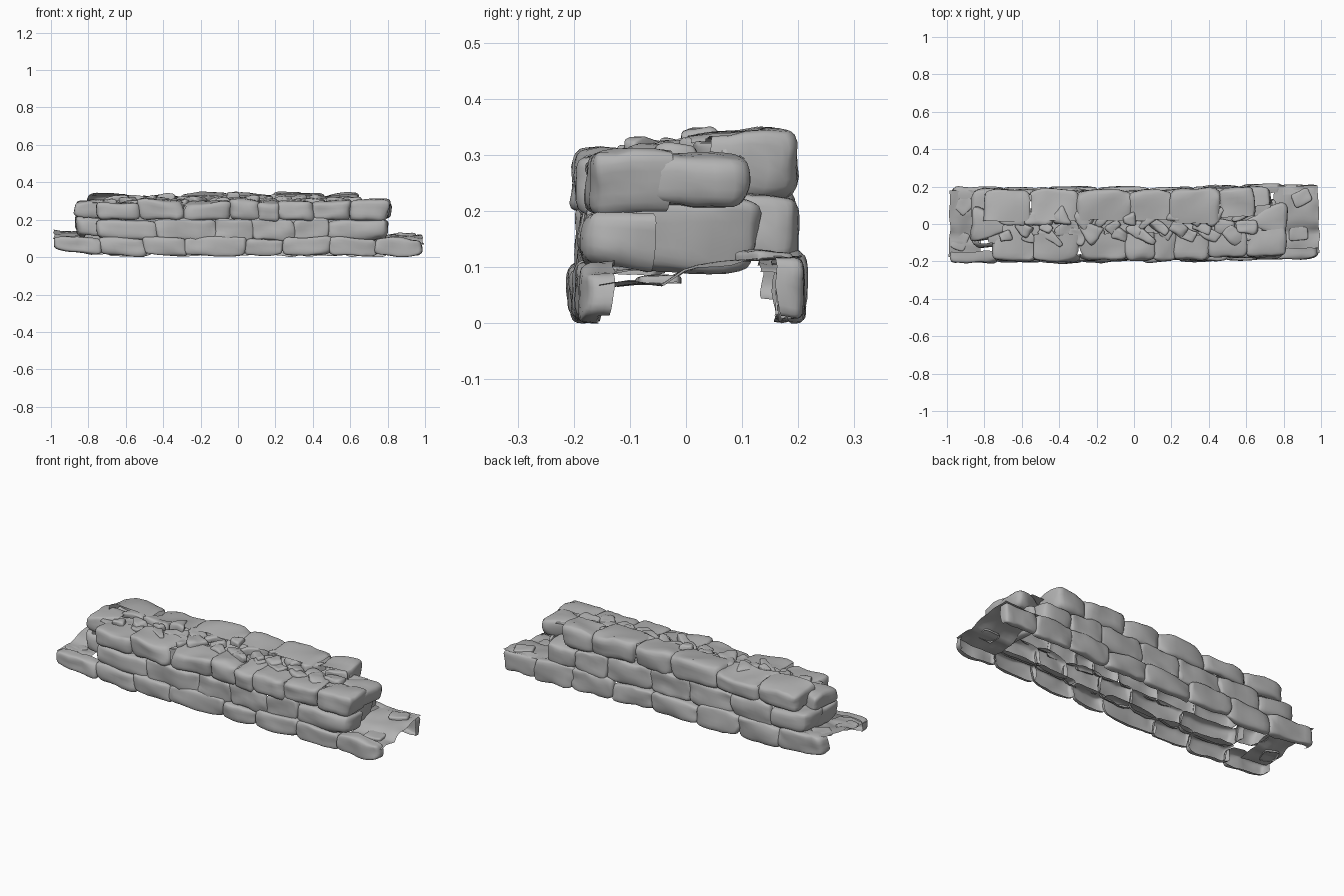
import bpy, bmesh, math, random
from mathutils import Vector, Matrix, noise

random.seed(4)
if "Cube" in bpy.data.objects:
    bpy.data.objects.remove(bpy.data.objects["Cube"])

stone_mat = bpy.data.materials.new("grey_stone")
stone_mat.use_nodes = True
GREY = (0.45, 0.45, 0.45, 1)
stone_mat.diffuse_color = GREY
stone_mat.node_tree.nodes["Principled BSDF"].inputs["Base Color"].default_value = GREY

LEFT, RIGHT, UP = Vector((1, 0, 0)), Vector((-1, 0, 0)), Vector((0, 0, 1))
BACK, FRONT = Vector((0, 1, 0)), Vector((0, -1, 0))
GROOVE = 0.03  # depth of the joints between stones


def settle(p):
    """Bow of the whole wall, and the rise of its worn right end."""
    lift = 0.1 * max(0, -p.x - 0.65) * max(0, 1 - p.z / 0.2)
    return Vector((p.x, p.y + 0.012 * p.x + 0.012 * p.x ** 2, max(0, p.z + lift)))


def finish(bm, name):
    mesh = bpy.data.meshes.new(name)
    bm.to_mesh(mesh)
    bm.free()
    mesh.materials.append(stone_mat)
    mesh.shade_smooth()
    obj = bpy.data.objects.new(name, mesh)
    bpy.context.collection.objects.link(obj)
    return obj


def stone(name, lo, hi, axis, sign, bare, spin=0, power=5.5, rough=0.013, tilt=0, taper=0):
    """Rounded hollow stone, open towards sign * axis.
    Sides not listed in bare touch a neighbour and are only as deep as a joint."""
    lo, hi = Vector(lo), Vector(hi)
    depth = hi[axis] - lo[axis]
    if sign > 0:
        hi[axis] += depth
    else:
        lo[axis] -= depth
    mid, half = (lo + hi) / 2, (hi - lo) / 2
    limit = math.asin(max(0, 1 - GROOVE / depth)) * 2 / math.pi
    bm = bmesh.new()
    bmesh.ops.create_cube(bm, size=2)
    bmesh.ops.subdivide_edges(bm, edges=bm.edges[:], cuts=9, use_grid_fill=True)
    bm.normal_update()
    gone = []
    for f in bm.faces:
        c = f.calc_center_median()
        outward = -sign * c[axis]
        open_side = any(f.normal.dot(b) > 0.9 for b in bare)
        near_top = UP in bare and c.z > 0.6
        is_side = abs(f.normal[axis]) < 0.5
        if outward < -0.15 or (is_side and outward < limit and not open_side and not near_top):
            gone.append(f)
    bmesh.ops.delete(bm, geom=gone, context='FACES')
    turn = Matrix.Rotation(spin, 3, 'Z')
    seed = Vector([random.uniform(0, 50) for _ in range(3)])
    skew = random.uniform(-0.15, 0.15)
    for v in bm.verts:
        p = Vector([math.sin(c * math.pi / 2) for c in v.co])
        p /= sum(abs(c) ** power for c in p) ** (1 / power)
        p.z += skew * p.x * 0.6
        q = Vector([a * b for a, b in zip(p, half)])
        q.x += skew * p.z * half.z
        q.y *= max(0.1, 1 + taper * p.x)
        q.z += tilt * p.y * max(0, p.z)
        q = mid + turn @ q
        q += noise.noise_vector(q * 9 + seed) * rough
        q += noise.noise_vector(q * 25 + seed) * rough * 0.4
        v.co = settle(q)
    return finish(bm, name)


def course(name, joints, face, depth, z0, z1, end_depth, bare, tilt=0):
    """Row of stones between joints; face is the y of the outer side."""
    inward = -1 if face > 0 else 1
    last = len(joints) - 2
    for i, (a, b) in enumerate(zip(joints, joints[1:])):
        d = end_depth if i in (0, last) else depth * random.uniform(0.85, 1.1)
        f = face + random.uniform(-0.006, 0.006)
        g = f + inward * d
        top = z1 + random.uniform(-0.006, 0.01)
        ends = [RIGHT] * (i == 0) + [LEFT] * (i == last)
        stone(f"{name}_{i + 1}", (a - 0.008, min(f, g), z0 - 0.007),
              (b + 0.008, max(f, g), top), 1, inward, bare + ends, tilt=tilt)


# Front courses, bottom to top
course("front_base", [-0.975, -0.74, -0.5, -0.28, 0.04, 0.24, 0.49, 0.74, 0.975],
       -0.203, 0.042, 0.014, 0.1, 0.045, [UP])
course("front_middle", [-0.745, -0.43, -0.12, 0.08, 0.3, 0.48, 0.79],
       -0.193, 0.042, 0.095, 0.203, 0.09, [])
course("front_top", [-0.745, -0.53, -0.29, -0.04, 0.11, 0.22, 0.4, 0.6, 0.8],
       -0.194, 0.125, 0.2, 0.3, 0.11, [UP])

# Back courses, the upper one higher than the front
course("back_base", [-0.965, -0.7, -0.45, -0.2, 0.08, 0.32, 0.56, 0.78, 0.975],
       0.194, 0.042, 0.014, 0.12, 0.045, [UP])
course("back_middle", [-0.855, -0.64, -0.4, -0.14, 0.1, 0.36, 0.55, 0.72],
       0.185, 0.042, 0.115, 0.228, 0.11, [UP])
course("back_top_low", [-0.795, -0.56, -0.3], 0.185, 0.13, 0.225, 0.326, 0.13, [UP], -0.01)
course("back_top_high", [-0.3, -0.02, 0.2, 0.46, 0.63],
       0.185, 0.14, 0.225, 0.335, 0.125, [UP], 0.014)

# Stones closing both ends
stone("left_end_lower", (0.69, -0.115, 0.09), (0.76, 0.115, 0.215), 0, -1, [])
stone("left_end_upper", (0.65, -0.038, 0.21), (0.815, 0.042, 0.3), 0, -1,
      [UP, -UP, BACK], taper=1.8)
stone("right_end_lower", (-0.86, -0.12, 0.1), (-0.77, 0.12, 0.215), 0, 1, [FRONT])
stone("right_end_upper", (-0.87, -0.055, 0.21), (-0.74, 0.055, 0.302), 0, 1,
      [UP, FRONT, BACK], taper=-0.9)


def sheet(name, x0, x1, y0, y1, height, rough):
    """Thin bumpy surface whose height follows a rule."""
    bm = bmesh.new()
    bmesh.ops.create_grid(bm, x_segments=24, y_segments=18, size=1)
    for v in bm.verts:
        x = x0 + (x1 - x0) * (v.co.x + 1) / 2
        y = y0 + (y1 - y0) * (v.co.y + 1) / 2
        p = Vector((x, y, height(x, y)))
        p += noise.noise_vector(p * 11) * rough
        v.co = settle(p)
    return finish(bm, name)


def step(y):
    return 0.07 + 0.03 * min(1, max(0, (y + 0.06) / 0.05)) + 0.022 * max(0, y) / 0.2


# Worn ledges beyond the wall ends, and the bed under the rubble
sheet("left_ledge", 0.74, 0.99, -0.18, 0.18, lambda x, y: step(y), 0.014)
sheet("right_ledge", -0.99, -0.82, -0.18, 0.175, lambda x, y: step(y) + 0.01, 0.014)
sheet("rubble_bed", -0.78, 0.72, -0.1, 0.085,
      lambda x, y: 0.285 + 0.1 * max(0, y), 0.018)

# Flat stones lying on the ledges
for i, (x, y) in enumerate([(0.88, -0.07), (0.9, 0.12), (-0.91, 0.1), (-0.93, -0.09)]):
    z = step(y)
    stone(f"ledge_stone_{i + 1}", (x - 0.05, y - 0.04, z),
          (x + 0.05, y + 0.04, z + 0.016), 2, -1, [], spin=0.4 * i, rough=0.007)

# Loose wedge-shaped rubble filling the top, low at the front and high at the back
for i in range(34):
    x = -0.68 + 1.33 * (i + random.uniform(-0.3, 0.3)) / 33
    y = (-0.06, 0.03, -0.015)[i % 3] + random.uniform(-0.012, 0.012)
    w, d = random.uniform(0.035, 0.075), random.uniform(0.024, 0.042)
    high = 0.313 + 0.16 * y + random.uniform(-0.004, 0.014)
    if -0.1 < x < 0.3:
        high += 0.012
    stone(f"rubble_{i + 1}", (x - w, y - d, 0.28), (x + w, y + d, high), 2, -1, [],
          spin=random.uniform(-0.9, 0.9), rough=0.014,
          taper=random.uniform(-0.6, 0.6))
